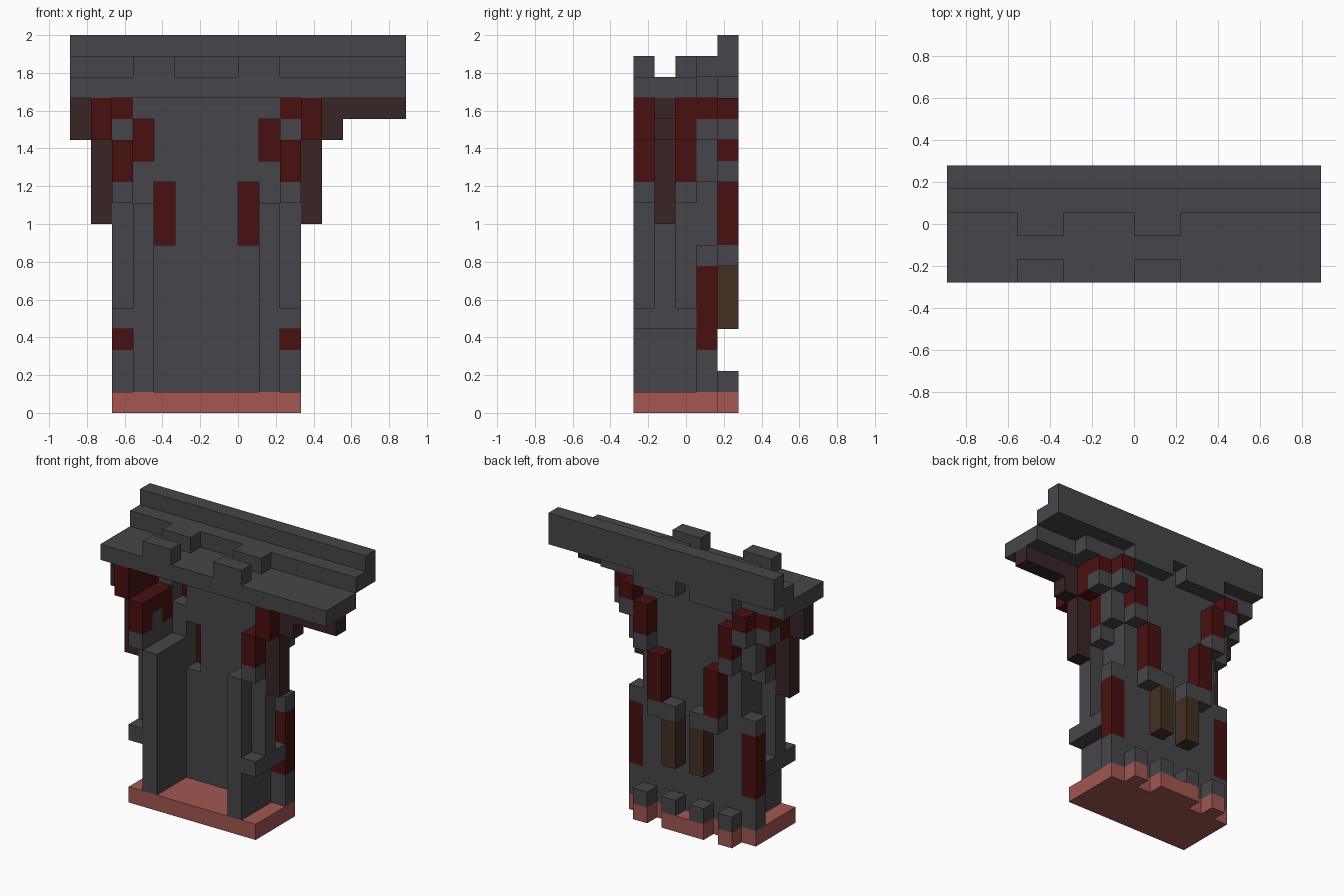
import bpy
import bmesh
from mathutils import Matrix, Vector

if "Cube" in bpy.data.objects:
    bpy.data.objects.remove(bpy.data.objects["Cube"], do_unlink=True)

U = 1 / 9                            # one block
ORIGIN = Vector((-8, -2.5, 0))       # grid corner, in blocks
AXIS = 13                            # tower mirror: x -> AXIS - x


def material(name, rgb):
    m = bpy.data.materials.new(name)
    m.use_nodes = True
    m.diffuse_color = (*rgb, 1)
    m.node_tree.nodes["Principled BSDF"].inputs["Base Color"].default_value = (*rgb, 1)
    return m


GREY = material("dark grey stone", (0.062, 0.061, 0.069))
RED = material("deep red", (0.066, 0.005, 0.005))
PINK = material("pink clay", (0.36, 0.095, 0.083))
UMBER = material("dark umber", (0.040, 0.018, 0.018))
BROWN = material("brown wood", (0.055, 0.028, 0.016))


def blocks(name, mat, *boxes, mirror=False):
    """Join boxes given as (x0, x1, y0, y1, z0, z1) in block units."""
    boxes = list(boxes)
    if mirror:
        boxes += [(AXIS - b[1], AXIS - b[0], *b[2:]) for b in boxes]
    bm = bmesh.new()
    for x0, x1, y0, y1, z0, z1 in boxes:
        centre = Vector((x0 + x1, y0 + y1, z0 + z1)) / 2 + ORIGIN
        size = Vector((x1 - x0, y1 - y0, z1 - z0))
        bmesh.ops.create_cube(bm, size=1, matrix=Matrix.Translation(centre * U)
                              @ Matrix.Diagonal((*(size * U), 1)))
    mesh = bpy.data.meshes.new(name)
    bm.to_mesh(mesh)
    bm.free()
    mesh.materials.append(mat)
    bpy.context.collection.objects.link(bpy.data.objects.new(name, mesh))


# Foot of the tower with its rear teeth
blocks("base", PINK, (2, 11, 0, 4, 0, 1), (5, 8, 4, 5, 0, 1),
       (3, 4, 4, 5, 0, 1), (9, 10, 4, 5, 0, 1))
blocks("base_teeth", GREY, *[(x, x + 1, 4, 5, 1, 2) for x in (3, 5, 7, 9)])

# Back wall, built around its four openings
blocks("wall_core", GREY, (5, 8, 3, 4, 1, 15))
blocks("wall_sides", GREY, (4, 5, 3, 4, 1, 8), (4, 5, 3, 4, 11, 15),
       (3, 4, 3, 4, 1, 12), (3, 4, 3, 4, 14, 15), mirror=True)
blocks("wall_ends", GREY, (2, 3, 3, 4, 1, 3), (2, 3, 3, 4, 7, 8), mirror=True)
blocks("wall_end_panels", RED, (2, 3, 3, 4, 3, 7), mirror=True)

# Rear details
blocks("upper_shutters", RED, (3, 4, 4, 5, 12, 14), mirror=True)
blocks("lower_shutters", RED, (4, 5, 4, 5, 8, 11), mirror=True)
blocks("shutter_sills", GREY, (3, 4, 4, 5, 11, 12), (4, 6, 4, 5, 7, 8), mirror=True)
blocks("hanging_posts", BROWN, (5, 6, 4, 5, 4, 7), mirror=True)

# Side pillars and their brackets
blocks("front_pillars", GREY, (3, 4, 0, 3, 1, 10), mirror=True)
blocks("side_frames", GREY, (2, 3, 0, 3, 4, 5), (2, 3, 1, 2, 5, 10),
       (2, 3, 0, 3, 10, 11), (2, 3, 1, 2, 11, 12), mirror=True)
blocks("red_arches", RED, (2, 3, 0, 3, 12, 13), (2, 3, 0, 1, 11, 12),
       (2, 3, 2, 3, 11, 12), mirror=True)
blocks("rear_corbels", GREY, (2, 3, 3, 4, 11, 14), (1, 2, 3, 4, 13, 14),
       (2, 3, 4, 5, 13, 14), mirror=True)
blocks("red_cornice", RED, (1, 2, 0, 3, 13, 15), (1, 3, 3, 4, 14, 15),
       (2, 3, 4, 5, 14, 15), mirror=True)

# Timber braces, with a longer arm on the left
blocks("timber_braces", UMBER, (1, 2, 1, 2, 9, 13), (0, 1, 1, 2, 13, 15), mirror=True)
blocks("timber_arm", UMBER, (13, 16, 1, 2, 14, 15))

# Walkway, parapet and merlons
blocks("walkway", GREY, (0, 16, 0, 3, 15, 16), (0, 13, 3, 4, 15, 16))
blocks("walkway_supports", GREY, (3, 6, 4, 5, 15, 16), mirror=True)
blocks("parapet_step", GREY, (0, 16, 3, 4, 16, 17))
blocks("parapet", GREY, (0, 16, 4, 5, 16, 18))
blocks("merlons", GREY, *[(x, x + 2, y, y + 1, 16, 17) for x in (3, 8) for y in (0, 2)])
